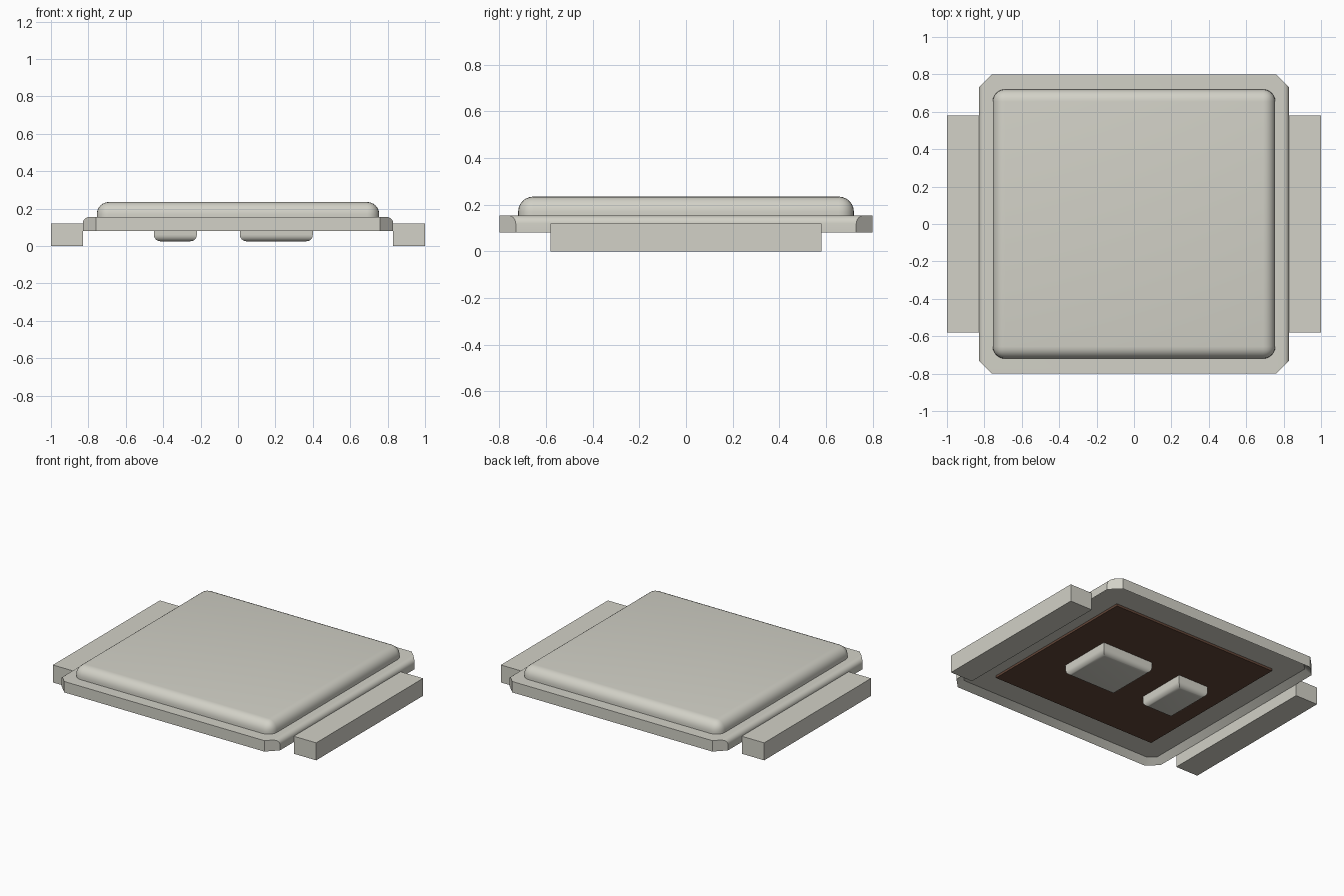
import bpy, bmesh
from mathutils import Vector

cube = bpy.data.objects.get("Cube")
if cube:
    bpy.data.objects.remove(cube, do_unlink=True)


def make_material(name, color):
    mat = bpy.data.materials.new(name)
    mat.use_nodes = True
    mat.diffuse_color = color
    mat.node_tree.nodes["Principled BSDF"].inputs["Base Color"].default_value = color
    return mat


metal = make_material("warm_grey_metal", (0.645, 0.638, 0.571, 1))
brown = make_material("dark_brown", (0.119, 0.059, 0.038, 1))


def box(x0, x1, y0, y1, z0, z1):
    bm = bmesh.new()
    bmesh.ops.create_cube(bm, size=1)
    for v in bm.verts:
        v.co = Vector((x1 if v.co.x > 0 else x0,
                       y1 if v.co.y > 0 else y0,
                       z1 if v.co.z > 0 else z0))
    return bm


def round_edges(bm, radius, rule, segments=6):
    """Bevel the edges whose midpoint and direction satisfy the rule."""
    chosen = []
    for e in bm.edges:
        a, b = e.verts
        if rule((a.co + b.co) / 2, (b.co - a.co).normalized()):
            chosen.append(e)
    bmesh.ops.bevel(bm, geom=chosen, offset=radius, offset_type='OFFSET',
                    segments=segments, profile=0.5, affect='EDGES', clamp_overlap=True)


def finish(bm, name, mat):
    bmesh.ops.recalc_face_normals(bm, faces=bm.faces)
    mesh = bpy.data.meshes.new(name)
    bm.to_mesh(mesh)
    bm.free()
    mesh.materials.append(mat)
    obj = bpy.data.objects.new(name, mesh)
    bpy.context.collection.objects.link(obj)
    bpy.ops.object.select_all(action='DESELECT')
    obj.select_set(True)
    bpy.context.view_layer.objects.active = obj
    bpy.ops.object.shade_smooth_by_angle()
    return obj


# Flange: side edges rounded, corners cut off, underside recessed within a rim
bm = box(-0.83, 0.83, -0.8, 0.8, 0.08, 0.155)
round_edges(bm, 0.035, lambda mid, d: mid.z > 0.15 and abs(d.y) > 0.9)
for sx in (-1, 1):
    for sy in (-1, 1):
        bmesh.ops.bisect_plane(bm, geom=bm.verts[:] + bm.edges[:] + bm.faces[:],
                               plane_co=(sx * 0.83, sy * 0.73, 0),
                               plane_no=(sx, sy, 0), clear_outer=True)
        bmesh.ops.holes_fill(bm, edges=[e for e in bm.edges if e.is_boundary], sides=0)
bmesh.ops.recalc_face_normals(bm, faces=bm.faces)
bottom = min(bm.faces, key=lambda f: f.normal.z)
bmesh.ops.inset_individual(bm, faces=[bottom], thickness=0.045, depth=-0.036)
finish(bm, "flange", metal)

# Raised lid with rounded top and upright edges
bm = box(-0.755, 0.755, -0.72, 0.72, 0.15, 0.235)
round_edges(bm, 0.065, lambda mid, d: mid.z > 0.23 or abs(d.z) > 0.9)
finish(bm, "lid", metal)

# Contact bars along both sides
for side, a, b in (("left", 0.83, 1), ("right", -1, -0.83)):
    finish(box(a, b, -0.58, 0.58, 0, 0.12), side + "_contact_bar", metal)

# Die plate under the lid
finish(box(-0.63, 0.63, -0.585, 0.585, 0.1, 0.118), "die_plate", brown)

# Rounded contact pads on the die
for name, a, b, half in (("large_pad", 0.01, 0.4, 0.185), ("small_pad", -0.45, -0.22, 0.175)):
    bm = box(a, b, -half, half, 0.025, 0.102)
    round_edges(bm, 0.035, lambda mid, d: mid.z < 0.03)
    finish(bm, name, metal)
